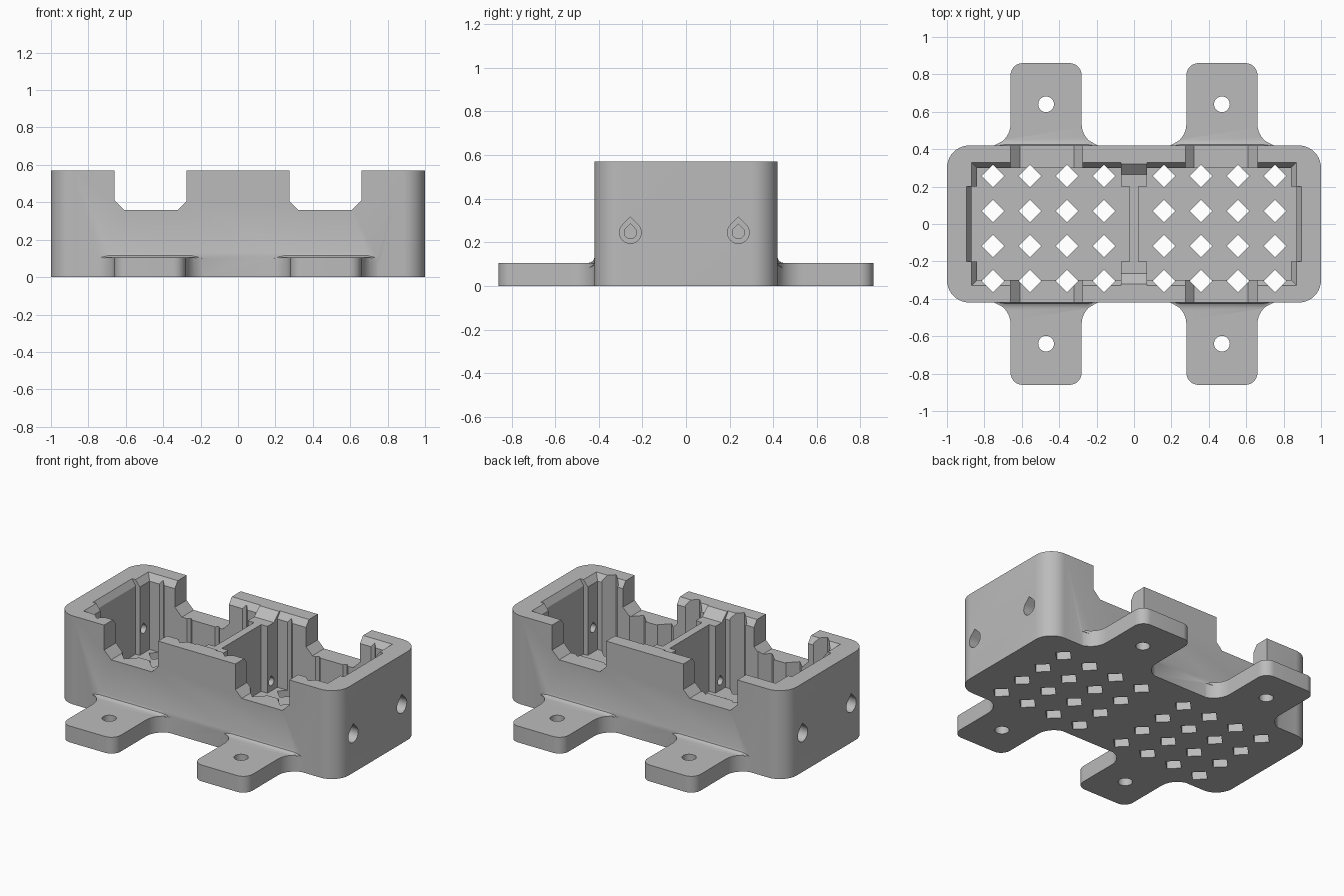
import bpy, bmesh, math
from mathutils import Vector

cube = bpy.data.objects.get("Cube")
if cube:
    bpy.data.objects.remove(cube, do_unlink=True)

TOP, FLOOR, TAB = 0.57, 0.09, 0.105


def loft(name, *solids):
    """Mesh from solids; each solid is a list of rings of equal point count."""
    bm = bmesh.new()
    for rings in solids:
        vr = [[bm.verts.new(p) for p in ring] for ring in rings]
        n = len(vr[0])
        for a, b in zip(vr, vr[1:]):
            for i in range(n):
                j = (i + 1) % n
                bm.faces.new((a[i], a[j], b[j], b[i]))
        bm.faces.new(vr[0])
        bm.faces.new(vr[-1])
    bmesh.ops.recalc_face_normals(bm, faces=bm.faces)
    mesh = bpy.data.meshes.new(name)
    bm.to_mesh(mesh)
    bm.free()
    ob = bpy.data.objects.new(name, mesh)
    bpy.context.collection.objects.link(ob)
    return ob


def prism(pts, lo, hi, axis="z"):
    """Rings of a straight extrusion of a 2D outline along an axis."""
    place = {"x": lambda u, v, w: (w, u, v),
             "y": lambda u, v, w: (u, w, v),
             "z": lambda u, v, w: (u, v, w)}[axis]
    return [[place(u, v, w) for u, v in pts] for w in (lo, hi)]


def rounded(corners, seg=10):
    """Outline from (x, y, radius) corners, convex or concave."""
    out, n = [], len(corners)
    for i, (x, y, r) in enumerate(corners):
        p = Vector((x, y))
        if r == 0:
            out.append((x, y))
            continue
        u = (Vector(corners[i - 1][:2]) - p).normalized()
        v = (Vector(corners[(i + 1) % n][:2]) - p).normalized()
        half = u.angle(v) / 2
        c = p + (u + v).normalized() * r / math.sin(half)
        t = r / math.tan(half)
        a, b = p + u * t - c, p + v * t - c
        ang = a.angle(b)
        for k in range(seg + 1):
            f = k / seg
            q = c + (a * math.sin((1 - f) * ang) + b * math.sin(f * ang)) / math.sin(ang)
            out.append((q.x, q.y))
    return out


def circle(cx, cy, r, n=32):
    return [(cx + r * math.cos(math.tau * i / n), cy + r * math.sin(math.tau * i / n))
            for i in range(n)]


def teardrop(cy, cz, r, n=24):
    """Circle closed by a 45 degree point at the top."""
    angles = [math.radians(135 + 270 * i / n) for i in range(n + 1)]
    return [(cy + r * math.cos(a), cz + r * math.sin(a)) for a in angles] + [(cy, cz + r * math.sqrt(2))]


def rect(x0, x1, y, z, sx):
    return [(sx * x0, -y, z), (sx * x1, -y, z), (sx * x1, y, z), (sx * x0, y, z)]


# main block
body = loft("holder_body", prism(rounded([(-1, -0.42, 0.12), (1, -0.42, 0.12),
                                          (1, 0.42, 0.12), (-1, 0.42, 0.12)]), 0, TOP))
bpy.context.view_layer.objects.active = body


def combine(tool, operation="DIFFERENCE"):
    tool.hide_render = True
    mod = body.modifiers.new(tool.name, "BOOLEAN")
    mod.operation, mod.solver, mod.object = operation, "EXACT", tool
    bpy.ops.object.modifier_apply(modifier=mod.name)
    bpy.data.objects.remove(tool, do_unlink=True)


# mounting tabs with flared roots, and a small fillet along each root
outline = rounded([(0.14, 0.38, 0), (0.14, 0.415, 0), (0.28, 0.415, 0.12), (0.28, 0.86, 0.065),
                   (0.66, 0.86, 0.065), (0.66, 0.415, 0.12), (0.80, 0.415, 0), (0.80, 0.38, 0)])
fillet = [(-0.02, -0.02), (0.035, -0.02), (0.035, 0.005), (0.02, 0.009), (0.01, 0.016), (0.005, 0.03)]
quarters = [(sx, sy) for sx in (-1, 1) for sy in (-1, 1)]
combine(loft("tabs", *[prism([(sx * x, sy * y) for x, y in outline], 0, TAB)
                       for sx, sy in quarters]), "UNION")
combine(loft("root_fillets", *[
    [[(sx * x, sy * (0.415 + s * dy), 0.10 + s * dz) for dy, dz in fillet]
     for x, s in ((0.19, 0.1), (0.25, 1), (0.69, 1), (0.75, 0.1))]
    for sx, sy in quarters]), "UNION")

# screw holes in the tabs
combine(loft("screw_holes", *[prism(circle(sx * 0.47, sy * 0.64, 0.042), -0.1, 0.3)
                              for sx, sy in quarters]))

for sx in (-1, 1):
    # cell with a lead-in chamfer at the rim
    combine(loft("cell", [rect(0.07, 0.84, 0.3, FLOOR, sx), rect(0.07, 0.84, 0.3, 0.53, sx),
                          rect(0.07, 0.90, 0.36, 0.61, sx)]))
    # shallow pockets in the end wall and the divider
    combine(loft("pocket", [rect(0.025, 0.87, 0.2, FLOOR, sx), rect(0.025, 0.87, 0.2, 0.53, sx),
                            rect(0.025, 0.92, 0.2, 0.61, sx)]))
    # chamfered notch through the front and back walls
    notch = [(0.32, 0.36), (0.61, 0.36), (0.66, 0.41), (0.66, 0.7), (0.275, 0.7), (0.275, 0.405)]
    combine(loft("notch", prism([(sx * x, z) for x, z in notch], -0.5, 0.5, "y")))

# lowered top of the divider, sloping up to the long walls
combine(loft("divider_recess", prism([(-0.265, 0.52), (0.265, 0.52), (0.365, 0.61), (-0.365, 0.61)],
                                     -0.071, 0.071, "x")))

# diamond grid through the floor, grooving the long walls
d = 0.06
combine(loft("diamonds", *[
    prism([(sx * x + d, y), (sx * x, y + d), (sx * x - d, y), (sx * x, y - d)], -0.1, 0.8)
    for sx in (-1, 1) for x in (0.16, 0.358, 0.556, 0.754) for y in (0.257, 0.07, -0.118, -0.305)]))

# teardrop wire holes in the end walls, with wider outer mouths
sides = [(sx, y) for sx in (-1, 1) for y in (-0.255, 0.24)]
combine(loft("wire_holes", *[prism(teardrop(y, 0.245, 0.028), sx * 0.80, sx * 1.1, "x") for sx, y in sides]))
combine(loft("wire_mouths", *[prism(teardrop(y, 0.245, 0.05), sx * 0.93, sx * 1.1, "x") for sx, y in sides]))
combine(loft("divider_holes", *[prism(teardrop(y, 0.15, 0.026), -0.1, 0.1, "x") for y in (-0.25, 0.24)]))

# single grey material
grey = bpy.data.materials.new("plain_grey")
colour = (0.5, 0.5, 0.5, 1)
grey.use_nodes = True
grey.diffuse_color = colour
grey.node_tree.nodes["Principled BSDF"].inputs["Base Color"].default_value = colour
body.data.materials.clear()
body.data.materials.append(grey)
for poly in body.data.polygons:
    poly.material_index = 0

body.select_set(True)
bpy.ops.object.shade_smooth_by_angle(angle=math.radians(30))
